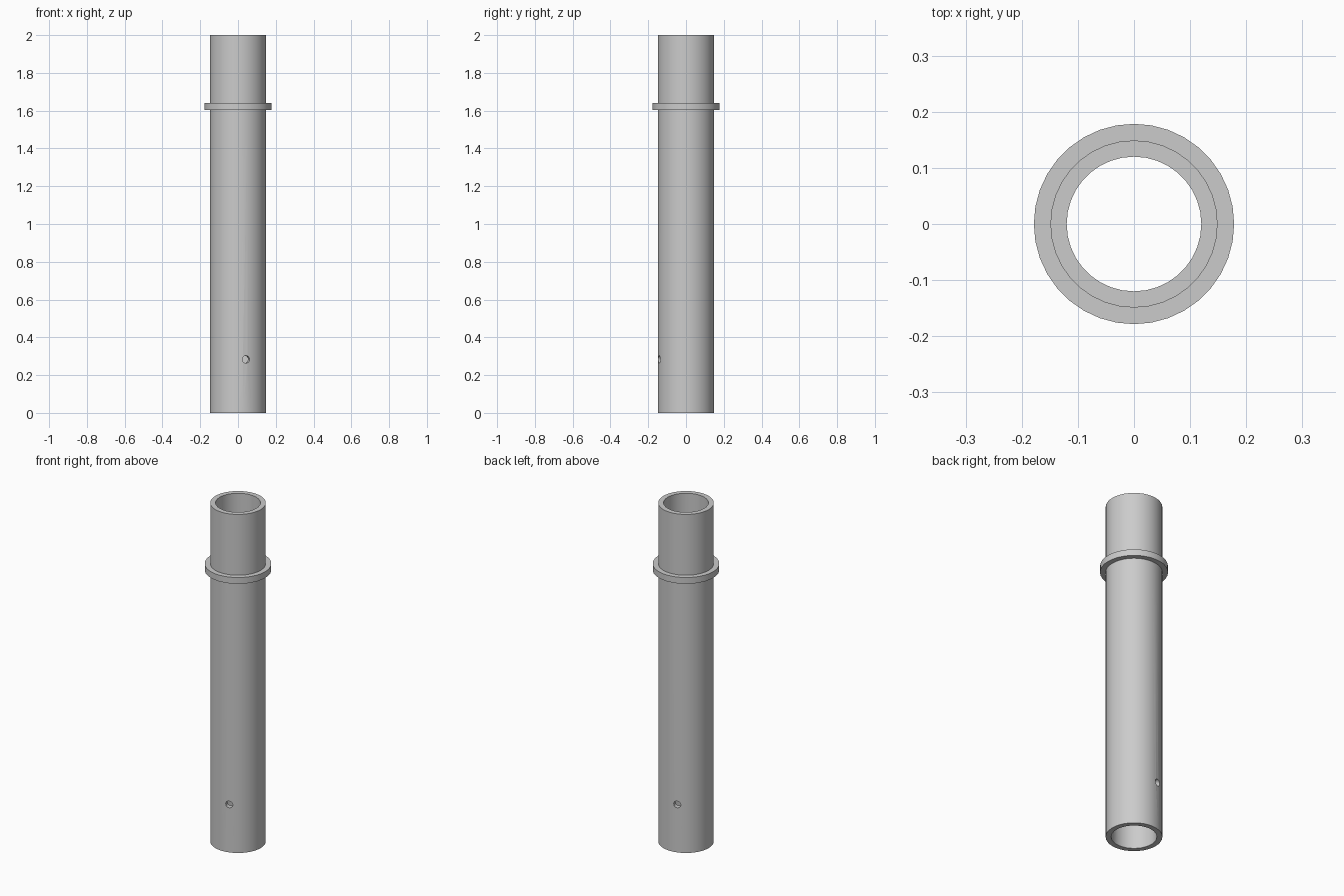
import bpy, bmesh, math
from mathutils import Matrix

if "Cube" in bpy.data.objects:
    bpy.data.objects.remove(bpy.data.objects["Cube"])

R_OUT, R_IN, R_COLLAR = 0.149, 0.12, 0.1785
COLLAR_Z = (1.604, 1.641)
HOLE_Z, HOLE_R, HOLE_ANGLE = 0.283, 0.02, math.radians(-73.5)
SEGMENTS = 36


def make_object(name, bm):
    bmesh.ops.recalc_face_normals(bm, faces=bm.faces[:])
    mesh = bpy.data.meshes.new(name)
    bm.to_mesh(mesh)
    bm.free()
    obj = bpy.data.objects.new(name, mesh)
    bpy.context.collection.objects.link(obj)
    return obj


def lathe(name, profile, segments):
    """Revolve a closed (radius, height) profile around z."""
    bm = bmesh.new()
    rings = []
    for i in range(segments):
        a = 2 * math.pi * i / segments
        rings.append([bm.verts.new((r * math.cos(a), r * math.sin(a), z)) for r, z in profile])
    n = len(profile)
    for i in range(segments):
        a, b = rings[i], rings[(i + 1) % segments]
        for j in range(n):
            k = (j + 1) % n
            bm.faces.new((a[j], b[j], b[k], a[k]))
    return make_object(name, bm)


# Hollow tube with its raised collar
tube = lathe("collared_tube", [
    (R_IN, 0), (R_OUT, 0),
    (R_OUT, COLLAR_Z[0]), (R_COLLAR, COLLAR_Z[0]),
    (R_COLLAR, COLLAR_Z[1]), (R_OUT, COLLAR_Z[1]),
    (R_OUT, 2), (R_IN, 2)], SEGMENTS)

grey = bpy.data.materials.new("light_grey")
grey.diffuse_color = (0.6, 0.6, 0.6, 1)
grey.use_nodes = True
grey.node_tree.nodes["Principled BSDF"].inputs["Base Color"].default_value = grey.diffuse_color
tube.data.materials.append(grey)

# Pin hole drilled through both walls
bm = bmesh.new()
bmesh.ops.create_cone(
    bm, cap_ends=True, segments=20, radius1=HOLE_R, radius2=HOLE_R, depth=0.5,
    matrix=Matrix.Translation((0, 0, HOLE_Z))
    @ Matrix.Rotation(HOLE_ANGLE, 4, 'Z') @ Matrix.Rotation(math.pi / 2, 4, 'Y'))
drill = make_object("pin_hole_cutter", bm)
drill.data.materials.append(grey)
drill.hide_render = True
drill.hide_set(True)

cut = tube.modifiers.new("pin_hole", 'BOOLEAN')
cut.operation = 'DIFFERENCE'
cut.solver = 'EXACT'
cut.object = drill

# Bake the hole, then smooth the round walls while keeping the rims sharp
bpy.context.view_layer.objects.active = tube
tube.select_set(True)
bpy.ops.object.modifier_apply(modifier=cut.name)
bpy.data.objects.remove(drill)
bpy.ops.object.shade_smooth_by_angle(angle=math.radians(30))
